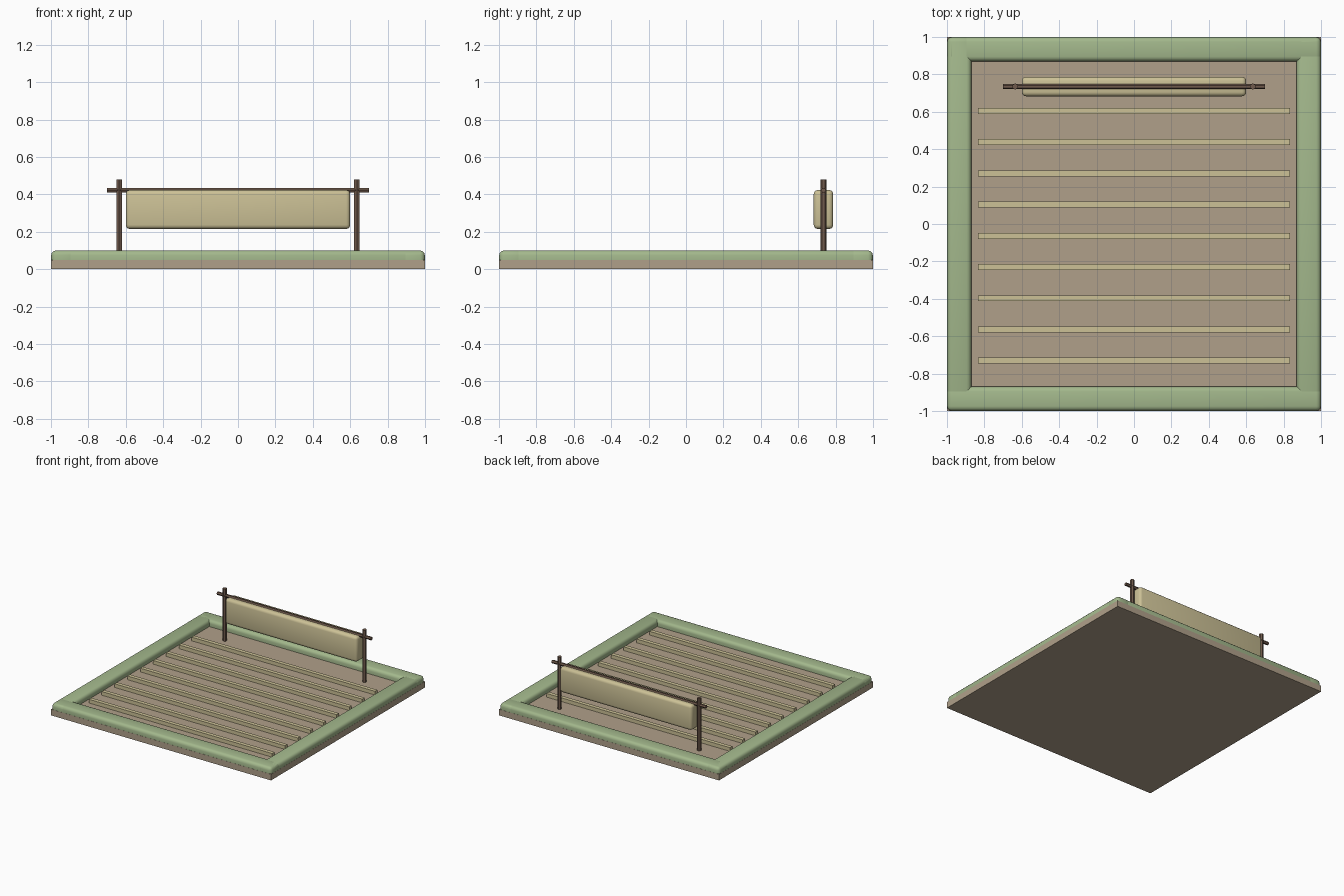
import bpy, math

if "Cube" in bpy.data.objects:
    bpy.data.objects.remove(bpy.data.objects["Cube"])


def material(name, rgb):
    m = bpy.data.materials.new(name)
    lin = [((c / 255 + 0.055) / 1.055) ** 2.4 for c in rgb]
    m.diffuse_color = (*lin, 1)
    m.use_nodes = True
    m.node_tree.nodes["Principled BSDF"].inputs["Base Color"].default_value = m.diffuse_color
    return m


GREEN = material("sage green", (163, 184, 140))
EARTH = material("woven tan", (176, 160, 138))
STRAW = material("straw", (204, 193, 150))
WOOD = material("dark wood", (112, 90, 76))


def box(name, x, y, z, mat, bevel=0.0):
    """Box from (min, max) ranges, optionally with rounded edges."""
    bpy.ops.mesh.primitive_cube_add(
        size=1, location=[(r[0] + r[1]) / 2 for r in (x, y, z)])
    o = bpy.context.object
    o.name = name
    o.scale = [r[1] - r[0] for r in (x, y, z)]
    bpy.ops.object.transform_apply(location=False, rotation=False, scale=True)
    o.data.materials.append(mat)
    if bevel:
        mod = o.modifiers.new("round", 'BEVEL')
        mod.width, mod.segments = bevel, 3
        bpy.ops.object.modifier_apply(modifier="round")
        bpy.ops.object.shade_smooth_by_angle(angle=math.radians(40))
    return o


def rod(name, radius, length, loc, rot=(0, 0, 0)):
    """Six-sided wooden rod."""
    bpy.ops.mesh.primitive_cylinder_add(
        vertices=6, radius=radius, depth=length, location=loc, rotation=rot)
    o = bpy.context.object
    o.name = name
    o.data.materials.append(WOOD)
    return o


# Base slab
box("base", (-1, 1), (-1, 1), (0, 0.05), EARTH)

# Raised rounded border, four overlapping rails
E, I = 0.999, 0.87
for s, side in ((-1, "low"), (1, "high")):
    r = tuple(sorted((s * I, s * E)))
    box("border_x_" + side, (-E, E), r, (0.004, 0.1), GREEN, 0.025)
    box("border_y_" + side, r, (-E, E), (0.004, 0.1), GREEN, 0.025)

# Row of floor slats
for i in range(9):
    y = 0.605 - i * 0.167
    box("slat", (-0.833, 0.833), (y - 0.016, y + 0.016), (0.045, 0.08), STRAW)

# Hanging bolster with its posts and cross rail
Y = 0.735
box("bolster", (-0.6, 0.6), (Y - 0.052, Y + 0.052), (0.215, 0.423), STRAW, 0.022)
for s in (-1, 1):
    rod("post", 0.0165, 0.475, (s * 0.635, Y, 0.2425))
rod("cross_rail", 0.0135, 1.4, (0, Y, 0.422), (0, math.pi / 2, 0))
